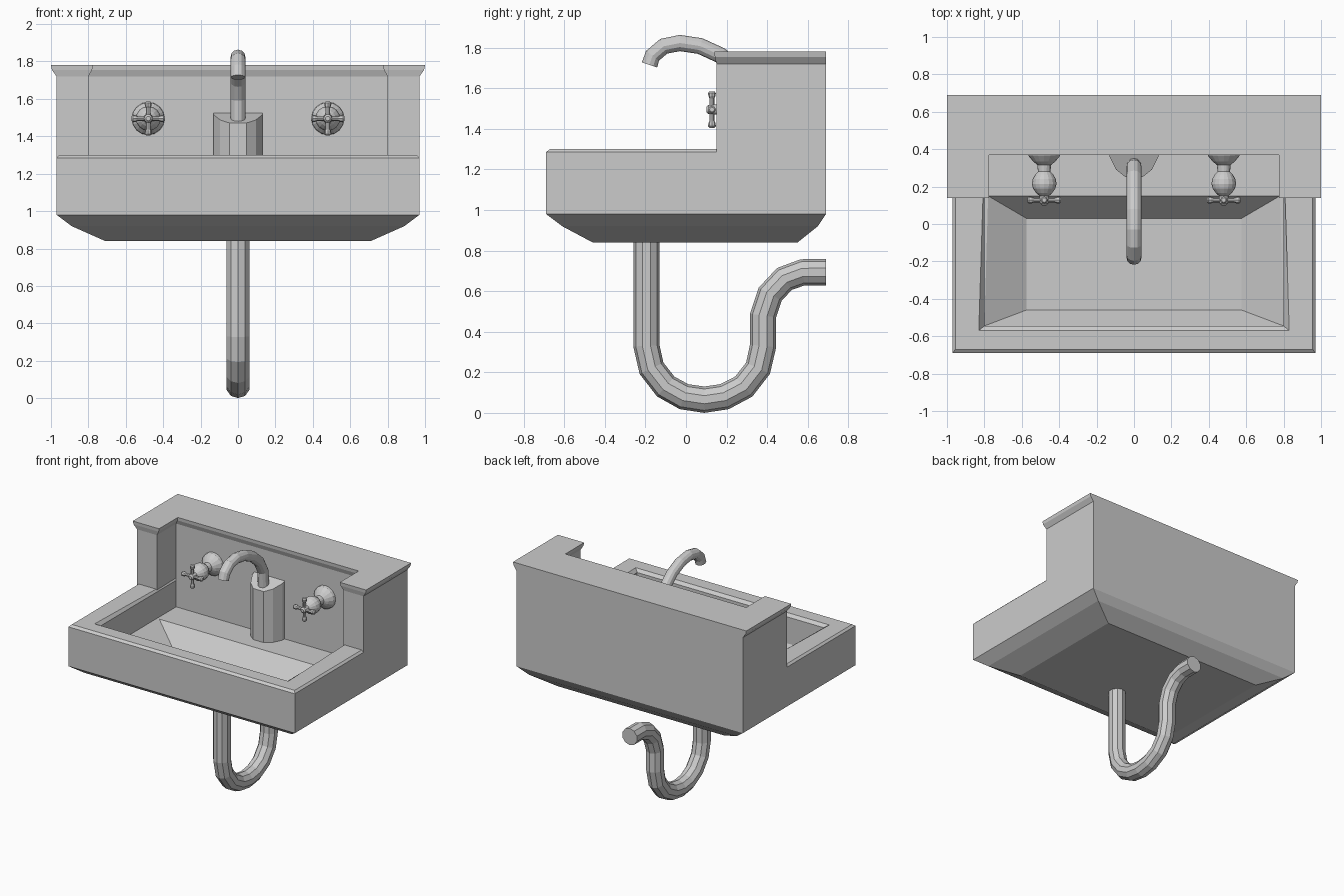
import bpy, bmesh
from math import sin, cos, pi
from mathutils import Vector

if "Cube" in bpy.data.objects:
    bpy.data.objects.remove(bpy.data.objects["Cube"])


def loft(name, rings, cap_start=True, cap_end=True):
    """Skin a list of equal-length closed rings into one flat-shaded mesh."""
    bm = bmesh.new()
    vs = [[bm.verts.new(p) for p in r] for r in rings]
    n = len(rings[0])
    for a, b in zip(vs, vs[1:]):
        for i in range(n):
            j = (i + 1) % n
            bm.faces.new((a[i], a[j], b[j], b[i]))
    if cap_start:
        bm.faces.new(vs[0][::-1])
    if cap_end:
        bm.faces.new(vs[-1])
    bmesh.ops.remove_doubles(bm, verts=bm.verts, dist=0.0005)
    bmesh.ops.recalc_face_normals(bm, faces=bm.faces)
    me = bpy.data.meshes.new(name)
    bm.to_mesh(me)
    bm.free()
    ob = bpy.data.objects.new(name, me)
    bpy.context.collection.objects.link(ob)
    return ob


def quad(xf, xb, y0, y1, z):
    return [(-xf, y0, z), (xf, y0, z), (xb, y1, z), (-xb, y1, z)]


def tube(name, path, r, sides):
    """Round pipe along a path of (y, z) points in the x = 0 plane."""
    pts = [Vector((0, y, z)) for y, z in path]
    rings = []
    for i, p in enumerate(pts):
        t = (pts[min(i + 1, len(pts) - 1)] - pts[max(i - 1, 0)]).normalized()
        nrm = Vector((0, -t.z, t.y))
        rings.append([p + nrm * r * cos(a) + Vector((r * sin(a), 0, 0))
                      for a in (2 * pi * k / sides for k in range(sides))])
    return loft(name, rings)


def lathe(name, centre, axis, profile, sides):
    """Revolve (distance, radius) pairs around an axis through centre."""
    axis = Vector(axis)
    u = axis.orthogonal().normalized()
    v = axis.cross(u)
    return loft(name, [[Vector(centre) + axis * d + (u * cos(a) + v * sin(a)) * r
                        for a in (2 * pi * k / sides for k in range(sides))]
                       for d, r in profile])


# Basin: bevelled underside, outer wall, rim, inner wall, tap ledge, sloped floor
loft("basin", [
    quad(.71, .71, -.46, .55, .84),
    quad(.89, .89, -.61, .65, .92),
    quad(.97, .97, -.69, .69, .98),
    quad(.97, .97, -.69, .69, 1.285),
    quad(.955, .955, -.67, .69, 1.30),
    quad(.83, .80, -.57, .385, 1.30),
    quad(.80, .80, -.545, .385, 1.28),
    quad(.80, .80, -.545, .385, 1.075),
    quad(.80, .78, -.545, .15, 1.075),
    quad(.575, .575, -.46, .03, .94)])


# Splashback: U-shaped plan with a flared cornice
def u_plan(xo, xi, yf, yi, z):
    return [(-xo, .69, z), (-xo, yf, z), (-xi, yf, z), (-xi, yi, z),
            (xi, yi, z), (xi, yf, z), (xo, yf, z), (xo, .69, z)]


loft("splashback", [
    u_plan(.97, .80, .15, .385, 1.285),
    u_plan(.97, .80, .15, .385, 1.72),
    u_plan(.995, .78, .142, .372, 1.755),
    u_plan(1.0, .775, .14, .37, 1.78)], cap_start=False)

# Faceted spout block standing on the ledge, top sloping forward
plan = [(-.13, .385), (-.13, .36), (-.095, .29), (-.045, .25),
        (.045, .25), (.095, .29), (.13, .36), (.13, .385)]
loft("spout_block", [[(x, y, 1.075) for x, y in plan],
                     [(x, y, 1.525 - .4 * (.385 - y)) for x, y in plan]])

# Gooseneck spout
tube("spout", [(-.18, 1.715), (-.165, 1.76), (-.11, 1.807), (-.03, 1.823),
               (.07, 1.808), (.17, 1.762), (.255, 1.69), (.305, 1.6),
               (.315, 1.45)], .04, 12)

# Drain ring and waste trap
lathe("drain", (0, -.195, .935), (0, 0, 1), [(0, .058), (.01, .058)], 16)
tube("trap_pipe", [(-.195, .90), (-.195, .33), (-.17, .22), (-.10, .13),
                   (-.01, .08), (.09, .065), (.19, .08), (.285, .13),
                   (.355, .22), (.38, .33), (.38, .48), (.415, .585),
                   (.485, .66), (.575, .693), (.69, .693)], .065, 10)

# Taps: turned stem with a cross handle
stem = [(0, .088), (.02, .085), (.05, .06), (.07, .036), (.105, .034),
        (.12, .048), (.145, .062), (.17, .066), (.195, .06), (.22, .042),
        (.235, .025), (.25, .025), (.275, .022), (.285, .012)]
bar = [(-.09, .012), (-.082, .019), (-.068, .018), (-.055, .012),
       (.055, .012), (.068, .018), (.082, .019), (.09, .012)]
for side, x in (("left", -.48), ("right", .48)):
    lathe(f"{side}_tap_stem", (x, .385, 1.495), (0, -1, 0), stem, 16)
    lathe(f"{side}_tap_bar_across", (x, .128, 1.495), (1, 0, 0), bar, 8)
    lathe(f"{side}_tap_bar_upright", (x, .128, 1.495), (0, 0, 1), bar, 8)
